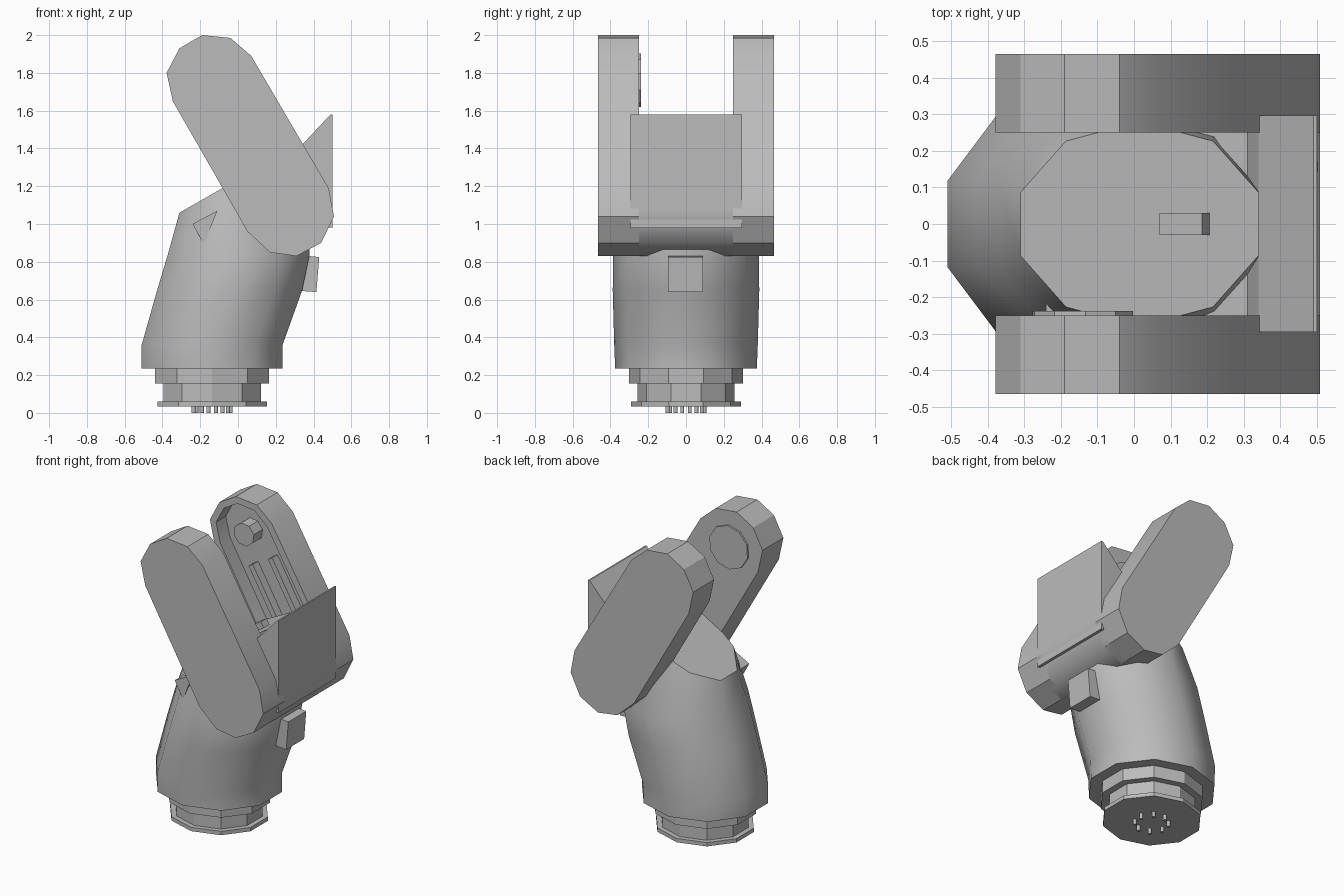
import bpy, bmesh, math
from mathutils import Vector, Matrix

cube = bpy.data.objects.get("Cube")
if cube:
    bpy.data.objects.remove(cube, do_unlink=True)

grey = bpy.data.materials.new("light_grey")
grey.use_nodes = True
grey.diffuse_color = (0.5, 0.5, 0.5, 1)
grey.node_tree.nodes["Principled BSDF"].inputs["Base Color"].default_value = (0.5, 0.5, 0.5, 1)


def finish(name, bm, smooth=None):
    bmesh.ops.recalc_face_normals(bm, faces=bm.faces)
    mesh = bpy.data.meshes.new(name)
    bm.to_mesh(mesh)
    bm.free()
    mesh.materials.append(grey)
    obj = bpy.data.objects.new(name, mesh)
    bpy.context.collection.objects.link(obj)
    if smooth:
        bpy.ops.object.select_all(action='DESELECT')
        obj.select_set(True)
        bpy.context.view_layer.objects.active = obj
        bpy.ops.object.shade_smooth_by_angle(angle=math.radians(smooth))
    return obj


def loft(name, rings, smooth=None, pocket=None):
    """Skin matching rings of points and cap both ends; pocket sinks the first cap."""
    bm = bmesh.new()
    loops = [[bm.verts.new(p) for p in ring] for ring in rings]
    n = len(loops[0])
    for a, b in zip(loops, loops[1:]):
        for i in range(n):
            j = (i + 1) % n
            bm.faces.new((a[i], a[j], b[j], b[i]))
    first = bm.faces.new(loops[0])
    bm.faces.new(loops[-1])
    if pocket:
        bmesh.ops.recalc_face_normals(bm, faces=bm.faces)
        rim, depth = pocket
        bmesh.ops.inset_individual(bm, faces=[first], thickness=rim)
        floor = bmesh.ops.extrude_discrete_faces(bm, faces=[first])["faces"]
        bmesh.ops.translate(bm, verts=floor[0].verts, vec=-floor[0].normal * depth)
    return finish(name, bm, smooth)


def prism(name, profile, y0, y1, smooth=None, pocket=None):
    return loft(name, [[(x, y, z) for x, z in profile] for y in (y0, y1)], smooth, pocket)


def ring(cx, z, rx, ry, slope=0.0, sides=10):
    """Horizontal polygon ring, optionally rising along x."""
    pts = []
    for i in range(sides):
        a = 2 * math.pi * (i + 0.5) / sides
        dx = rx * math.cos(a) / math.cos(math.pi / sides)
        pts.append((cx + dx, ry * math.sin(a), z + slope * dx))
    return pts


def disc(cx, cz, r, sides):
    return [(cx + r * math.cos(2 * math.pi * i / sides + 0.26),
             cz + r * math.sin(2 * math.pi * i / sides + 0.26)) for i in range(sides)]


def leaning_box(name, center, size):
    bm = bmesh.new()
    bmesh.ops.create_cube(bm, size=1)
    bmesh.ops.transform(bm, verts=bm.verts, matrix=Matrix.Translation(center)
                        @ Matrix.Rotation(math.radians(-30), 4, 'Y')
                        @ Matrix.Diagonal(Vector(size).to_4d()))
    return finish(name, bm)


# Base: contact pins, flange, neck and collar
BASE_X = -0.137
for i in range(8):
    a = math.tau * i / 8 + 0.2
    px, py = BASE_X + 0.1 * math.cos(a), 0.1 * math.sin(a)
    pin = [[(px + x, y + py, z) for x, y, z in ring(0, z, 0.011, 0.011, sides=8)] for z in (0, 0.04)]
    loft(f"contact_pin_{i + 1}", pin, 50)
for name, r, z0, z1 in (("base_flange", 0.29, 0.035, 0.06),
                        ("base_neck", 0.258, 0.06, 0.155),
                        ("base_collar", 0.302, 0.155, 0.24)):
    loft(name, [ring(BASE_X, z, r, r) for z in (z0, z1)])

# Leaning body with a tilted top
loft("body", [ring(-0.137, 0.235, 0.373, 0.375),
              ring(-0.137, 0.36, 0.373, 0.38),
              ring(-0.044, 0.65, 0.384, 0.388),
              ring(0.004, 0.84, 0.375, 0.385),
              ring(0.015, 1.245, 0.325, 0.28, 0.57)], 40)
leaning_box("top_key", (0.145, 0, 1.325), (0.135, 0.06, 0.07))
prism("side_lug", [(-0.24, 1.0), (-0.11, 1.07), (-0.18, 0.89)], -0.31, -0.17)

# Fork arms and the joint barrel between them
foot = [(0.48, 1.19), (0.508, 1.04), (0.44, 0.9), (0.31, 0.83), (0.17, 0.85), (0.05, 0.96)]
arm = [(-0.345, 1.65), (-0.378, 1.8), (-0.31, 1.93), (-0.19, 2.0), (-0.04, 1.985), (0.07, 1.89)] + foot
prism("front_arm", arm, -0.25, -0.465, 32)
prism("back_arm", arm, 0.25, 0.465, 32, pocket=(0.045, 0.1))
prism("joint_barrel", foot + [(0.08, 1.22), (0.35, 1.35)], -0.3, 0.3, 40)

# Wedge shaped stop block
prism("stop_block", [(0.34, 1.42), (0.49, 1.58), (0.5, 1.58), (0.5, 0.98), (0.2, 1.0)], -0.295, 0.297)

# Arm fittings: bearing disc, pulley and belt rails
prism("bearing_disc", disc(-0.14, 1.76, 0.142, 10), -0.26, -0.238)
prism("pulley", disc(-0.14, 1.76, 0.075, 8), 0.26, 0.36)
for side in (-1, 1):
    leaning_box(f"belt_rail_{'left' if side > 0 else 'right'}",
                (0.05 + 0.07 * side, 0.325, 1.43 + 0.04 * side), (0.035, 0.06, 0.38))

# Connector on the lower side of the body
prism("connector", [(0.31, 0.66), (0.34, 0.645), (0.415, 0.64), (0.43, 0.825), (0.38, 0.83), (0.31, 0.8)],
      -0.095, 0.09)
